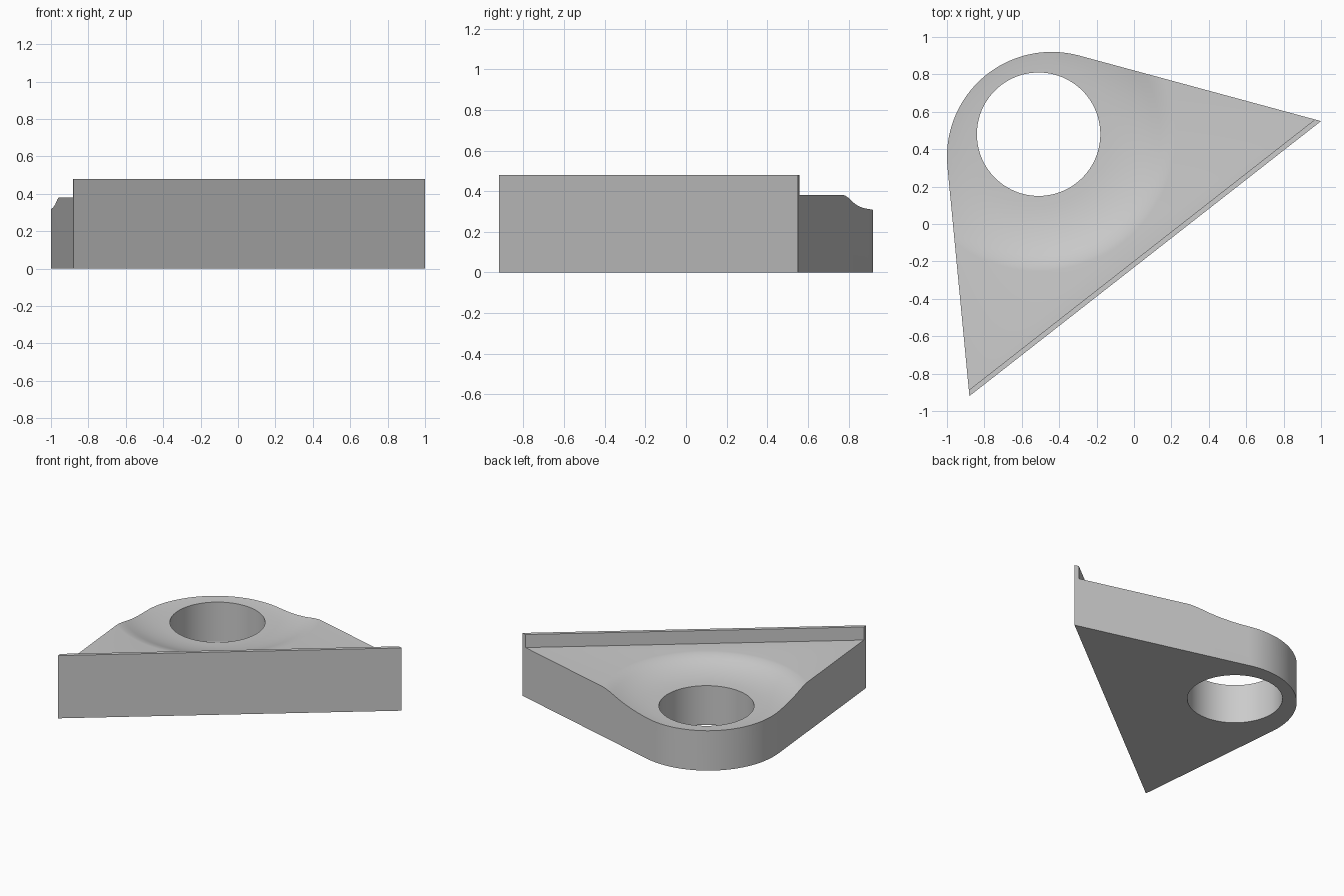
import bpy, bmesh, math
from mathutils import Vector

if "Cube" in bpy.data.objects:
    bpy.data.objects.remove(bpy.data.objects["Cube"])

LEFT, RIGHT = Vector((-0.88, -0.92)), Vector((1.0, 0.55))   # ends of the straight wall
ROUND, ROUND_R = Vector((-0.44, 0.36)), 0.56                # rounded corner
HOLE = (-0.51, 0.48)
TOP, WALL_TOP, WALL_THICK = 0.38, 0.48, 0.027

grey = bpy.data.materials.new("light_grey")
grey.diffuse_color = (0.6, 0.6, 0.6, 1)
grey.use_nodes = True
grey.node_tree.nodes["Principled BSDF"].inputs["Base Color"].default_value = grey.diffuse_color


def finish(name, bm):
    bmesh.ops.recalc_face_normals(bm, faces=bm.faces)
    mesh = bpy.data.meshes.new(name)
    bm.to_mesh(mesh)
    bm.free()
    mesh.materials.append(grey)
    obj = bpy.data.objects.new(name, mesh)
    bpy.context.collection.objects.link(obj)
    return obj


def prism(name, outline, z0, z1):
    bm = bmesh.new()
    face = bm.faces.new([bm.verts.new((p[0], p[1], z0)) for p in outline])
    up = bmesh.ops.extrude_face_region(bm, geom=[face])["geom"]
    bmesh.ops.translate(bm, vec=(0, 0, z1 - z0),
                        verts=[v for v in up if isinstance(v, bmesh.types.BMVert)])
    return finish(name, bm)


def lathe(name, profile, centre, steps):
    bm = bmesh.new()
    rings = []
    for r, z in profile:
        rings.append([bm.verts.new((centre[0] + r * math.cos(2 * math.pi * i / steps),
                                    centre[1] + r * math.sin(2 * math.pi * i / steps), z))
                      for i in range(steps)])
    for a, b in zip(rings, rings[1:]):
        for i in range(steps):
            j = (i + 1) % steps
            bm.faces.new((a[i], a[j], b[j], b[i]))
    bm.faces.new(rings[0])
    bm.faces.new(rings[-1])
    return finish(name, bm)


def tangent_angle(point, side):
    d = point - ROUND
    return math.atan2(d.y, d.x) + side * math.acos(ROUND_R / d.length)


# Solid body: triangle with one large rounded corner
a0 = tangent_angle(RIGHT, 1)
a1 = tangent_angle(LEFT, -1) + 2 * math.pi
arc = [ROUND + ROUND_R * Vector((math.cos(a), math.sin(a)))
       for a in (a0 + (a1 - a0) * i / 40 for i in range(41))]
bracket = prism("bracket_plate", [LEFT, RIGHT] + arc, 0, WALL_TOP)

# Cutter that lowers the plate behind the thin wall
along = (RIGHT - LEFT).normalized()
back = Vector((-along.y, along.x))
start, end = LEFT - along + back * WALL_THICK, RIGHT + along + back * WALL_THICK
step_cutter = prism("step_cutter", [start, end, end + back * 3, start + back * 3], TOP, 0.8)

# Cutter for the round hole with its shallow dish
dish = [(0.33, -0.2), (0.33, 0.30), (0.39, 0.302), (0.45, 0.308), (0.51, 0.318),
        (0.56, 0.330), (0.61, 0.345), (0.65, 0.360), (0.68, 0.370), (0.71, 0.377),
        (0.74, 0.381), (0.74, 0.8)]
hole_cutter = lathe("hole_cutter", dish, HOLE, 96)

bpy.context.view_layer.objects.active = bracket
for cutter in (step_cutter, hole_cutter):
    cutter.hide_render = True
    mod = bracket.modifiers.new(cutter.name, 'BOOLEAN')
    mod.operation, mod.solver, mod.object = 'DIFFERENCE', 'EXACT', cutter
    bpy.ops.object.modifier_apply(modifier=mod.name)
    bpy.data.objects.remove(cutter)

bpy.ops.object.select_all(action='DESELECT')
bracket.select_set(True)
bpy.ops.object.shade_smooth_by_angle(angle=math.radians(30))
